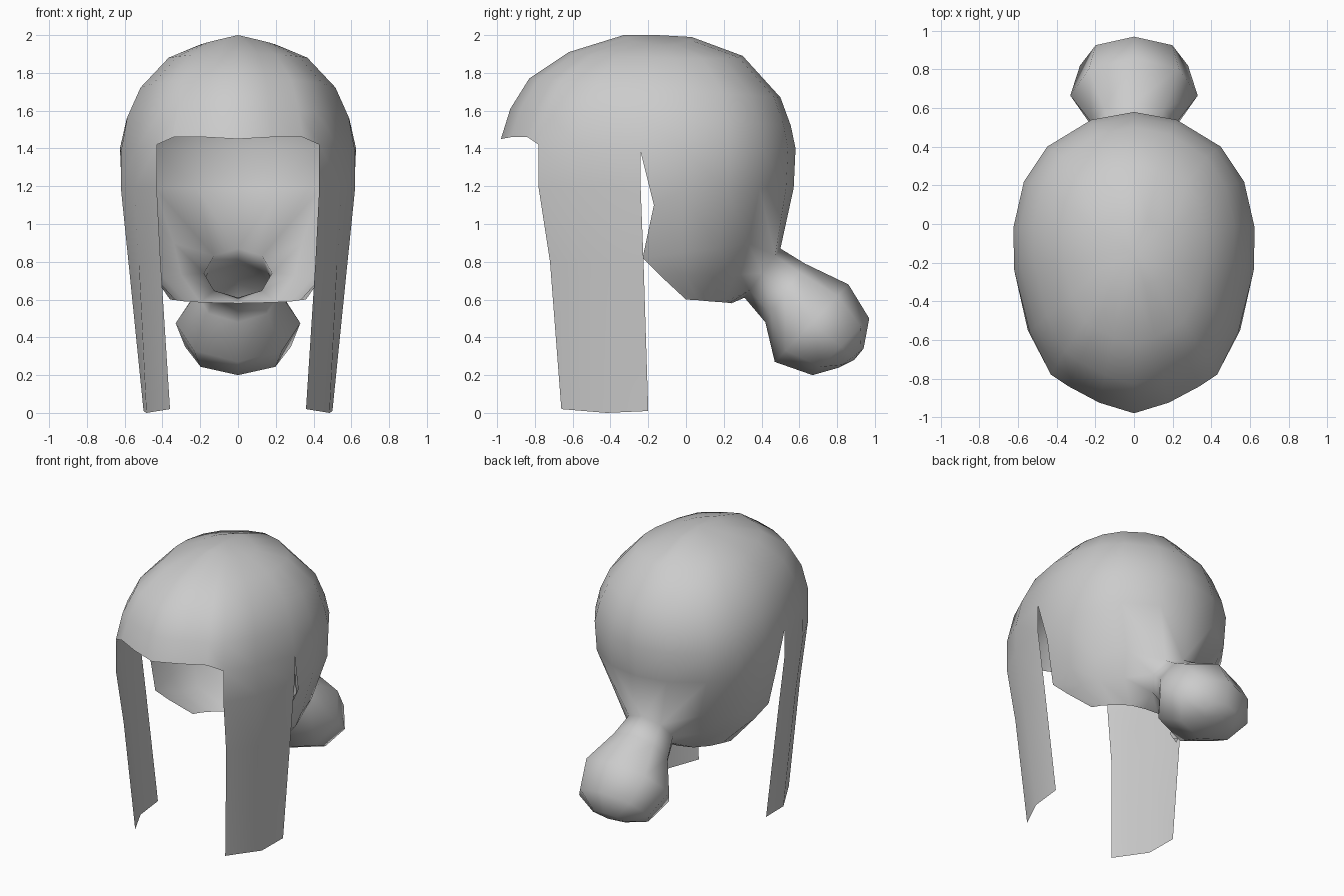
import bpy, bmesh, math

if "Cube" in bpy.data.objects:
    bpy.data.objects.remove(bpy.data.objects["Cube"])

mat = bpy.data.materials.new("light grey")
mat.diffuse_color = (0.6, 0.6, 0.6, 1)
mat.use_nodes = True
mat.node_tree.nodes["Principled BSDF"].inputs["Base Color"].default_value = mat.diffuse_color

bm = bmesh.new()


def add_strip(upper, lower):
    """Faces between two rows of points."""
    for i in range(len(upper) - 1):
        pts = [upper[i], lower[i], lower[i + 1], upper[i + 1]]
        unique = [p for k, p in enumerate(pts) if p not in pts[:k]]
        if len(unique) > 2:
            bm.faces.new([bm.verts.new(p) for p in unique])


def add_rows(rows):
    for a, b in zip(rows, rows[1:]):
        add_strip(a, b)


# Rim of the crown, front midline to back midline
rim = [(0, -.98, 1.45), (.18, -.925, 1.46), (.34, -.84, 1.46), (.43, -.78, 1.42),
       (.54, -.56, 1.40), (.62, -.24, 1.38), (.625, -.02, 1.40), (.57, .22, 1.40),
       (.45, .40, 1.40), (.22, .54, 1.40), (0, .58, 1.40)]

# Crown rows: front y, front z, back y, back z, half width
levels = [(-.33, 2.0, .03, 1.99, .20), (-.62, 1.91, .30, 1.89, .37),
          (-.83, 1.77, .50, 1.67, .52), (-.93, 1.61, .555, 1.52, .59)]
crown = [[(0, -.15, 2.0)] * len(rim)]
for n, (yf, zf, yb, zb, w) in enumerate(levels):
    row = []
    for x, y, z in rim:
        t = (y + .98) / 1.56
        dip = (.045 if n == 0 else .02 if n == 1 else 0) * x / .625
        row.append((x / .625 * w, yf + t * (yb - yf), zf + t * (zb - zf) - dip))
    crown.append(row)
crown.append(rim)
add_rows(crown)

# Long side lock hanging from the rim
add_rows([rim[3:6],
          [(.43, -.78, 1.19), (.55, -.55, 1.19), (.62, -.24, 1.19)],
          [(.41, -.72, .80), (.525, -.50, .80), (.58, -.225, .80)],
          [(.36, -.66, .02), (.485, -.42, 0), (.50, -.20, .01)]])

# Back of the cap, narrowing to the nape, with an opening for the bun
back = [rim[5:],
        [(.60, -.17, 1.10), (.615, -.02, 1.17), (.56, .22, 1.18),
         (.44, .39, 1.19), (.22, .53, 1.19), (0, .57, 1.19)],
        [(.50, -.23, .82), (.52, -.02, .85), (.47, .17, .87),
         (.34, .33, .90), (.127, .472, .832), (0, .50, .87)],
        [(.45, -.14, .73), (.46, 0, .73), (.41, .13, .73),
         (.30, .26, .73), (.18, .405, .74)],
        [(.36, 0, .60), (.33, .06, .597), (.28, .13, .59),
         (.20, .20, .585), (.127, .338, .648)]]
add_rows(back[:3])
add_strip(back[2][:5], back[3])
add_strip(back[3], back[4])
# Nape edge under the opening
add_strip([(.20, .20, .585), (.127, .338, .648), (0, .31, .61)],
          [(.20, .20, .585), (.10, .23, .582), (0, .24, .58)])

# Mirror to the other side
geom = bmesh.ops.duplicate(bm, geom=bm.verts[:] + bm.edges[:] + bm.faces[:])["geom"]
for v in [g for g in geom if isinstance(g, bmesh.types.BMVert)]:
    v.co.x = -v.co.x
bmesh.ops.reverse_faces(bm, faces=[g for g in geom if isinstance(g, bmesh.types.BMFace)])

# Bun: eight-sided rings given by top (y, z), bottom (y, z), half width
rings = []
for ty, tz, by, bz, w in [(.50, .87, .31, .61, .18), (.63, .79, .42, .48, .22),
                          (.86, .68, .47, .27, .33), (.97, .50, .67, .20, .28),
                          (.94, .34, .81, .24, .13)]:
    ring = []
    for k in range(9):
        a = 2 * math.pi * (k % 8) / 8
        c = math.cos(a) / 2
        ring.append((w * math.sin(a), (ty + by) / 2 + c * (ty - by),
                     (tz + bz) / 2 + c * (tz - bz)))
    rings.append(ring)
rings.append([(0, .89, .28)] * 9)
add_rows(rings)

# Weld everything into one smooth shell
bmesh.ops.remove_doubles(bm, verts=bm.verts[:], dist=.006)
bmesh.ops.recalc_face_normals(bm, faces=bm.faces[:])
top = max(bm.faces, key=lambda f: f.calc_center_median().z)
if top.normal.z < 0:
    bmesh.ops.reverse_faces(bm, faces=bm.faces[:])
for f in bm.faces:
    f.smooth = True

mesh = bpy.data.meshes.new("hair_shell")
bm.to_mesh(mesh)
bm.free()
mesh.materials.append(mat)
bpy.context.collection.objects.link(bpy.data.objects.new("hair_shell", mesh))
